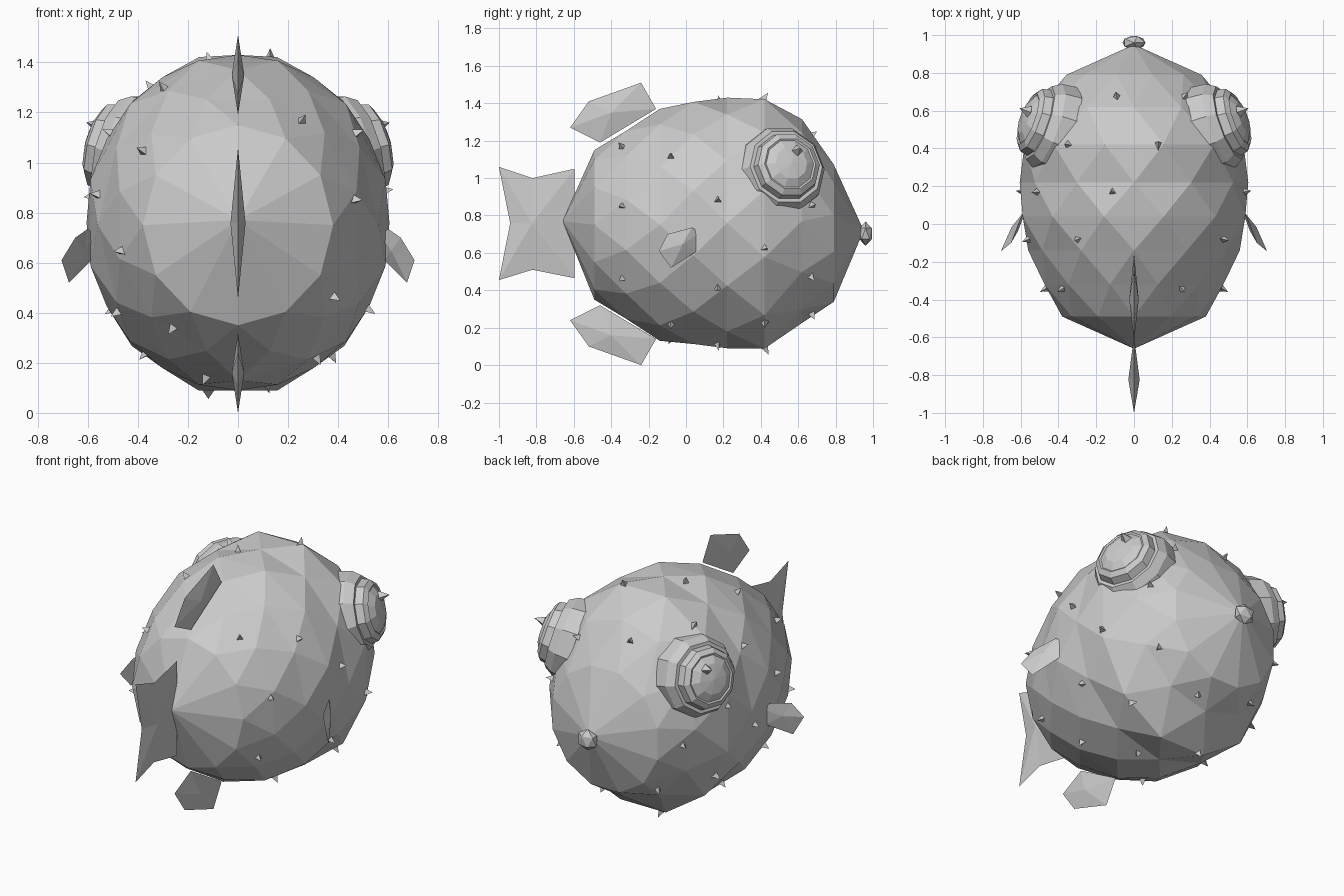
import bpy, bmesh, math
from mathutils import Vector, Matrix
from mathutils.bvhtree import BVHTree

if "Cube" in bpy.data.objects:
    bpy.data.objects.remove(bpy.data.objects["Cube"])

grey = bpy.data.materials.new("grey")
grey.diffuse_color = (0.6, 0.6, 0.6, 1)
grey.use_nodes = True
grey.node_tree.nodes["Principled BSDF"].inputs["Base Color"].default_value = grey.diffuse_color


def finish(name, bm):
    """Turn a bmesh into a flat shaded grey object."""
    bmesh.ops.recalc_face_normals(bm, faces=bm.faces[:])
    me = bpy.data.meshes.new(name)
    bm.to_mesh(me)
    ob = bpy.data.objects.new(name, me)
    bpy.context.collection.objects.link(ob)
    me.materials.append(grey)
    return ob


# Body: staggered twelve-sided rings along y, closed by a fan at each end
# y, centre z, radius in x, radius in z
RINGS = [(-.49, .75, .38, .40), (-.32, .75, .49, .52), (-.14, .75, .56, .62),
         (.04, .76, .61, .67), (.22, .76, .605, .67), (.42, .755, .60, .69),
         (.62, .77, .50, .545), (.79, .705, .37, .38)]
N = 12
bm = bmesh.new()
loops = []
for k, (y, cz, rx, rz) in enumerate(RINGS):
    off = (k % 2) * 0.5
    loops.append([bm.verts.new((rx * math.cos(2 * math.pi * (i + off) / N), y,
                                cz + rz * math.sin(2 * math.pi * (i + off) / N)))
                  for i in range(N)])
for k in range(len(loops) - 1):
    a, b = loops[k], loops[k + 1]
    for i in range(N):
        j = (i + 1) % N
        if k % 2 == 0:
            bm.faces.new((a[i], a[j], b[i]))
            bm.faces.new((a[j], b[j], b[i]))
        else:
            bm.faces.new((a[i], a[j], b[j]))
            bm.faces.new((a[i], b[j], b[i]))
for ring, tip in ((loops[0], (0, -.66, .77)), (loops[-1], (0, .95, .72))):
    v = bm.verts.new(tip)
    for i in range(N):
        bm.faces.new((ring[i], ring[(i + 1) % N], v))
bmesh.ops.recalc_face_normals(bm, faces=bm.faces[:])
surface = BVHTree.FromBMesh(bm)
finish("body", bm)

# Mouth: small faceted bead on the nose
bm = bmesh.new()
bmesh.ops.create_icosphere(bm, subdivisions=1, radius=1)
bmesh.ops.transform(bm, verts=bm.verts[:], matrix=Matrix.Translation((0, .96, .703))
                    @ Matrix.Diagonal((.068, .04, .065, 1)))
finish("mouth", bm)


def fin(name, outline, offset):
    """Sharp-edged fin: flat outline with a raised centre on both sides."""
    bm = bmesh.new()
    rim = [bm.verts.new(p) for p in outline]
    mid = sum((Vector(p) for p in outline), Vector()) / len(outline)
    for s in (1, -1):
        c = bm.verts.new(mid + s * Vector(offset))
        for i in range(len(rim)):
            bm.faces.new((rim[i], rim[(i + 1) % len(rim)], c))
    return finish(name, bm)


# Vertical fins
back = [(-.62, 1.27), (-.52, 1.41), (-.24, 1.51), (-.16, 1.37), (-.46, 1.19)]
fin("dorsal_fin", [(0, y, z) for y, z in back], (.025, 0, 0))
fin("belly_fin", [(0, y, 1.51 - z) for y, z in back], (.025, 0, 0))
tail = [(-.595, 1.05), (-.82, 1.0), (-1, 1.06), (-.94, .76),
        (-1, .455), (-.82, .51), (-.595, .465)]
fin("tail_fin", [(0, y, z) for y, z in tail], (.03, 0, 0))

# Side fins
side = [(.705, -.145, .61), (.675, -.08, .52), (.585, .06, .61),
        (.57, .08, .71), (.60, .03, .735), (.65, -.10, .70)]
for s, name in ((1, "right_side_fin"), (-1, "left_side_fin")):
    fin(name, [(s * x, y, z) for x, y, z in side], (s * .018, .009, 0))

# Eyes: stepped, ten-sided turned shape; radius and depth along the eye axis
PROFILE = [(.245, -.06), (.235, .03), (.205, .08), (.185, .08), (.175, .125),
           (.145, .145), (.135, .14), (.09, .165)]
for s, name in ((1, "right_eye"), (-1, "left_eye")):
    axis = Vector((s * .9, .32, .25)).normalized()
    frame = Matrix.Translation((s * .43, .51, 1.04)) @ axis.to_track_quat('Z', 'Y').to_matrix().to_4x4()
    bm = bmesh.new()
    rings = [[bm.verts.new(frame @ Vector((r * math.cos(math.tau * i / 10),
                                           r * math.sin(math.tau * i / 10), d)))
              for i in range(10)] for r, d in PROFILE]
    for a, b in zip(rings, rings[1:]):
        for i in range(10):
            j = (i + 1) % 10
            bm.faces.new((a[i], a[j], b[j], b[i]))
    bm.faces.new(rings[0])
    top = bm.verts.new(frame @ Vector((0, 0, .175)))
    for i in range(10):
        bm.faces.new((rings[-1][i], rings[-1][(i + 1) % 10], top))
    finish(name, bm)


# Spines: small pyramids in rows round the body; y and angles from +x
def spine(bm, pos, normal, sides):
    m = Matrix.Translation(pos) @ normal.to_track_quat('Z', 'Y').to_matrix().to_4x4()
    bmesh.ops.create_cone(bm, cap_ends=True, segments=sides, radius1=.032,
                          radius2=0, depth=.06, matrix=m @ Matrix.Translation((0, 0, .01)))


ROWS = {-.34: (11, 58, 143, 194, 238, 322),
        -.08: (37, 119, 169, 217, 258, 300),
        .17: (12, 100, 145, 190, 235, 280, 326),
        .42: (79, 123, 170, 215, 260, 305, 347),
        .67: (12, 56, 101, 190, 235, 281, 323)}
bm = bmesh.new()
for y, angles in ROWS.items():
    for a in angles:
        d = Vector((math.cos(math.radians(a)), 0, math.sin(math.radians(a))))
        hit, normal, _, _ = surface.ray_cast(Vector((0, y, .76)) + d * 2, -d)
        if hit:
            spine(bm, hit, normal, 3)
for s in (1, -1):
    spine(bm, Vector((s * .57, .60, 1.15)), Vector((s * .9, .32, .25)), 4)
finish("spines", bm)
